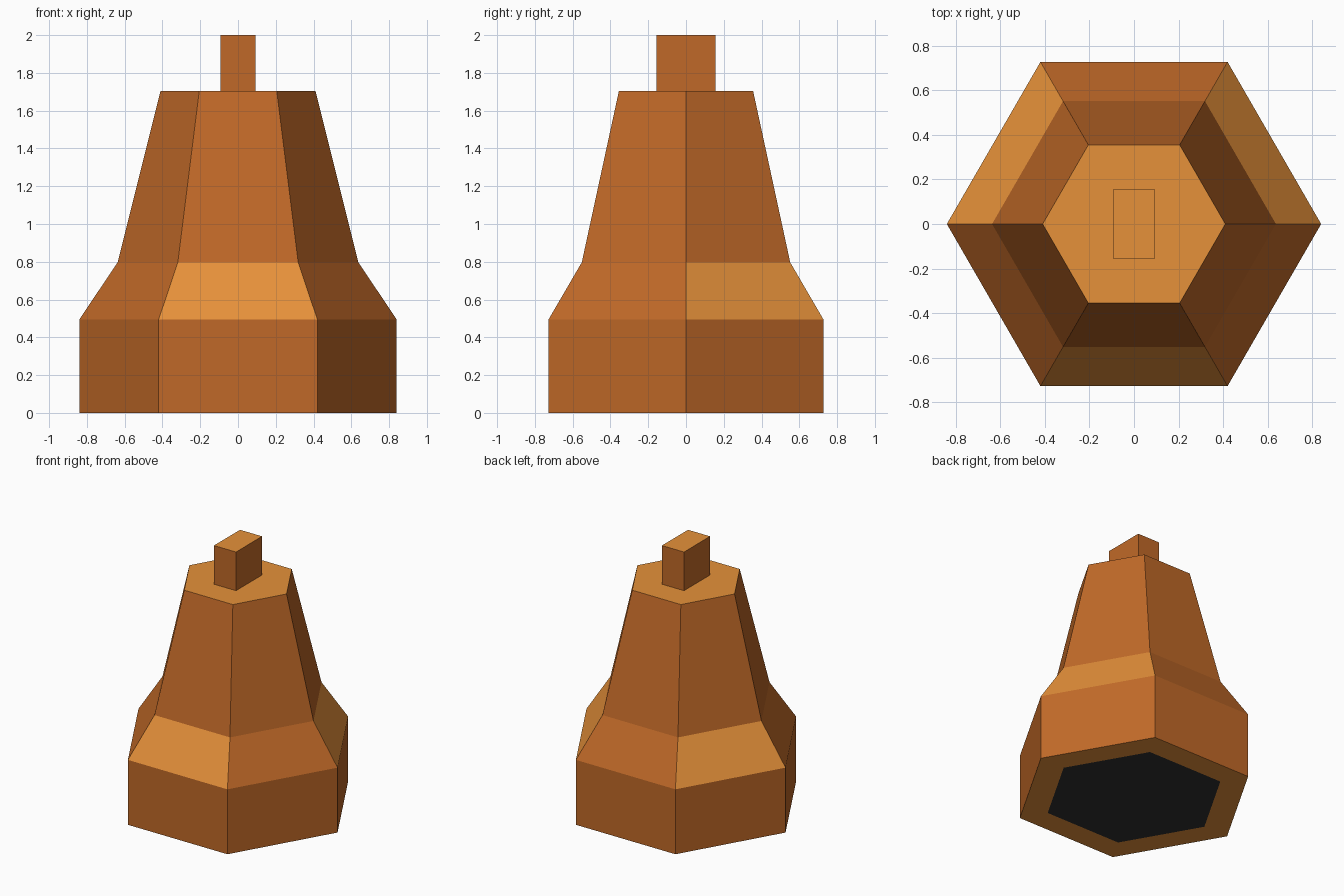
import bpy, bmesh, math

if "Cube" in bpy.data.objects:
    bpy.data.objects.remove(bpy.data.objects["Cube"])


def material(name, rgb):
    m = bpy.data.materials.new(name)
    m.diffuse_color = (*rgb, 1)
    m.use_nodes = True
    m.node_tree.nodes["Principled BSDF"].inputs["Base Color"].default_value = m.diffuse_color
    return m


MATS = [material("brown bronze", (0.527, 0.141, 0.021)),
        material("golden bronze", (0.79, 0.283, 0.042)),
        material("dark hollow", (0.029, 0.029, 0.029))]
BROWN, GOLD, DARK = range(3)


def finish(bm, name):
    mesh = bpy.data.meshes.new(name)
    bm.to_mesh(mesh)
    bm.free()
    for m in MATS:
        mesh.materials.append(m)
    obj = bpy.data.objects.new(name, mesh)
    bpy.context.collection.objects.link(obj)


# Bell body: hexagonal profile swept around z, starting at the underside rim
bm = bmesh.new()
profile = [(0.635, 0), (0.84, 0), (0.84, 0.495), (0.637, 0.797), (0.41, 1.705)]
RIM, SHOULDER = 0, 2
rings = [[bm.verts.new((r * math.cos(math.pi * i / 3), r * math.sin(math.pi * i / 3), z))
          for i in range(6)] for r, z in profile]
for tier in range(len(profile) - 1):
    for i in range(6):
        j = (i + 1) % 6
        f = bm.faces.new((rings[tier][i], rings[tier][j],
                          rings[tier + 1][j], rings[tier + 1][i]))
        # gold rim; shoulder panels alternate gold and brown
        gold = tier == RIM or (tier == SHOULDER and i % 2 == 0)
        f.material_index = GOLD if gold else BROWN
bm.faces.new(rings[-1]).material_index = GOLD

# Dark hexagon inside the rim
bm.faces.new(rings[0][::-1]).material_index = DARK
finish(bm, "bell_body")

# Hanging block on top
bm = bmesh.new()
bmesh.ops.create_cube(bm, size=1)
for v in bm.verts:
    v.co = (v.co.x * 0.186, v.co.y * 0.314, 1.8525 + v.co.z * 0.295)
bm.normal_update()
for f in list(bm.faces):
    if f.normal.z < -0.5:
        bm.faces.remove(f)
    else:
        f.material_index = GOLD if f.normal.z > 0.5 else BROWN
finish(bm, "hanging_block")
